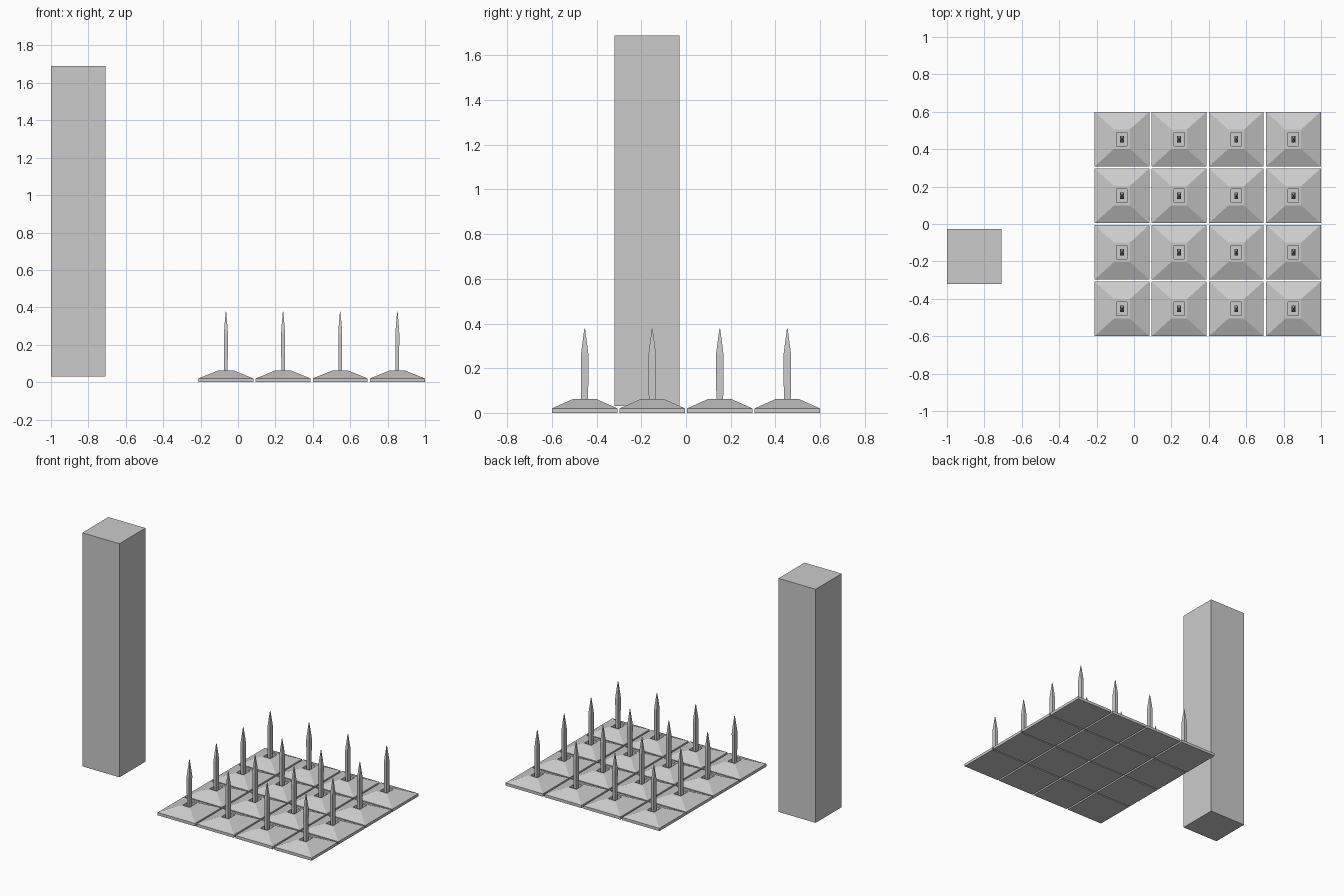
import bpy, bmesh

if "Cube" in bpy.data.objects:
    bpy.data.objects.remove(bpy.data.objects["Cube"])

PITCH_X, PITCH_Y, HALF = 0.3055, 0.3023, 0.1465


def loft(bm, rings):
    """Stack rectangular rings (half x, half y, z) into a capped solid."""
    loops = [[bm.verts.new((sx * hx, sy * hy, z))
              for sx, sy in ((-1, -1), (1, -1), (1, 1), (-1, 1))]
             for hx, hy, z in rings]
    for a, b in zip(loops, loops[1:]):
        for i in range(4):
            j = (i + 1) % 4
            bm.faces.new((a[i], a[j], b[j], b[i]))
    bm.faces.new(loops[0][::-1])
    bm.faces.new(loops[-1])


def make_mesh(name, rings):
    bm = bmesh.new()
    loft(bm, rings)
    mesh = bpy.data.meshes.new(name)
    bm.to_mesh(mesh)
    bm.free()
    return mesh


def place(name, mesh, location):
    ob = bpy.data.objects.new(name, mesh)
    ob.location = location
    bpy.context.collection.objects.link(ob)
    return ob


# Floor tile: thin slab, sloped top, narrow rim and a slot sunk in the middle
tile = make_mesh("floor_tile", [
    (HALF, HALF, 0.0), (HALF, HALF, 0.02), (0.042, 0.052, 0.062),
    (0.028, 0.037, 0.062), (0.028, 0.037, 0.005)])

# Spike: slim blade, slightly flared, then tapering to a point
spike = make_mesh("spike", [
    (0.009, 0.015, 0.001), (0.0105, 0.017, 0.26),
    (0.008, 0.012, 0.30), (0.0012, 0.0015, 0.378)])

for row in range(4):
    for col in range(4):
        spot = (-0.0645 + col * PITCH_X, (row - 1.5) * PITCH_Y, 0)
        place(f"floor_tile_{row}_{col}", tile, spot)
        place(f"spike_{row}_{col}", spike, spot)

# Free-standing square pillar
pillar = make_mesh("pillar", [(0.146, 0.146, 0.03), (0.146, 0.146, 1.69)])
place("pillar", pillar, (-0.854, -0.174, 0))
